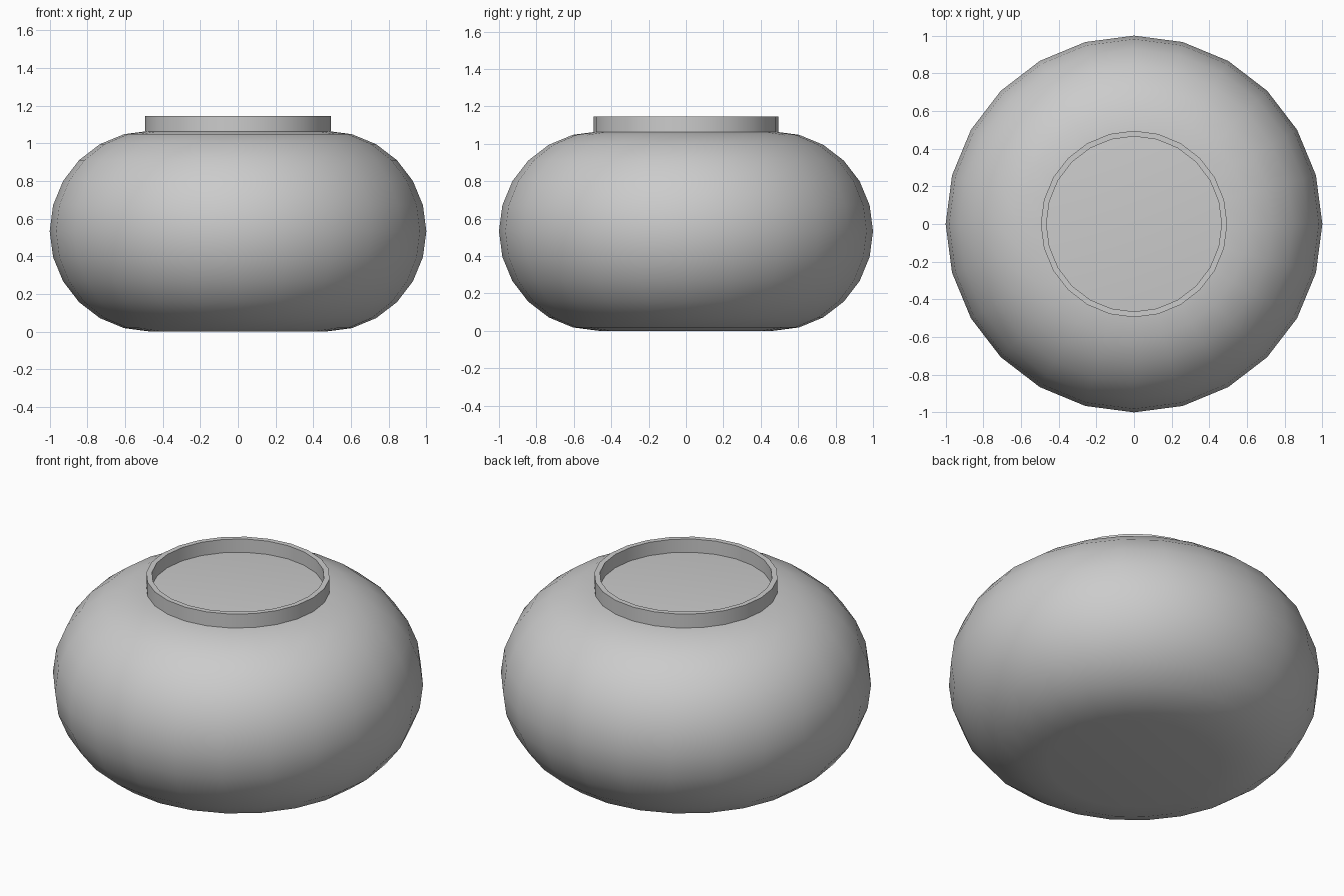
import bpy
import bmesh
from math import sin, cos, pi, radians

SEGMENTS = 24
TUBE = 0.533     # radius of the rounded side
CORE = 1 - TUBE  # radius of the flat base and top
HEIGHT = 2 * TUBE

cube = bpy.data.objects.get("Cube")
if cube:
    bpy.data.objects.remove(cube, do_unlink=True)

grey = bpy.data.materials.new("light_grey")
grey.use_nodes = True
colour = (0.6, 0.6, 0.6, 1)
grey.diffuse_color = colour
grey.node_tree.nodes["Principled BSDF"].inputs["Base Color"].default_value = colour


def lathe(name, profile, closed=False):
    """Turn an (r, z) profile around z; a closed profile makes a ring, an open one gets caps."""
    bm = bmesh.new()
    rings = []
    for r, z in profile:
        rings.append([bm.verts.new((r * cos(2 * pi * i / SEGMENTS),
                                    r * sin(2 * pi * i / SEGMENTS), z))
                      for i in range(SEGMENTS)])
    pairs = list(zip(rings, rings[1:]))
    if closed:
        pairs.append((rings[-1], rings[0]))
    else:
        bm.faces.new(rings[0])
        bm.faces.new(rings[-1])
    for low, high in pairs:
        for i in range(SEGMENTS):
            j = (i + 1) % SEGMENTS
            bm.faces.new((low[i], low[j], high[j], high[i]))
    bmesh.ops.recalc_face_normals(bm, faces=bm.faces)
    mesh = bpy.data.meshes.new(name)
    bm.to_mesh(mesh)
    bm.free()
    mesh.materials.append(grey)
    obj = bpy.data.objects.new(name, mesh)
    bpy.context.collection.objects.link(obj)
    bpy.ops.object.select_all(action='DESELECT')
    obj.select_set(True)
    bpy.context.view_layer.objects.active = obj
    bpy.ops.object.shade_smooth_by_angle(angle=radians(30))
    return obj


# Squat rounded bowl with a flat base and top
angles = [radians(a) for a in range(-90, 91, 15)]
lathe("bowl_body", [(CORE + TUBE * cos(a), TUBE + TUBE * sin(a)) for a in angles])

# Thin upright collar around the flat top
lathe("collar", [(0.495, HEIGHT - 0.01), (0.495, 1.145),
                 (0.465, 1.145), (0.465, HEIGHT - 0.01)], closed=True)
